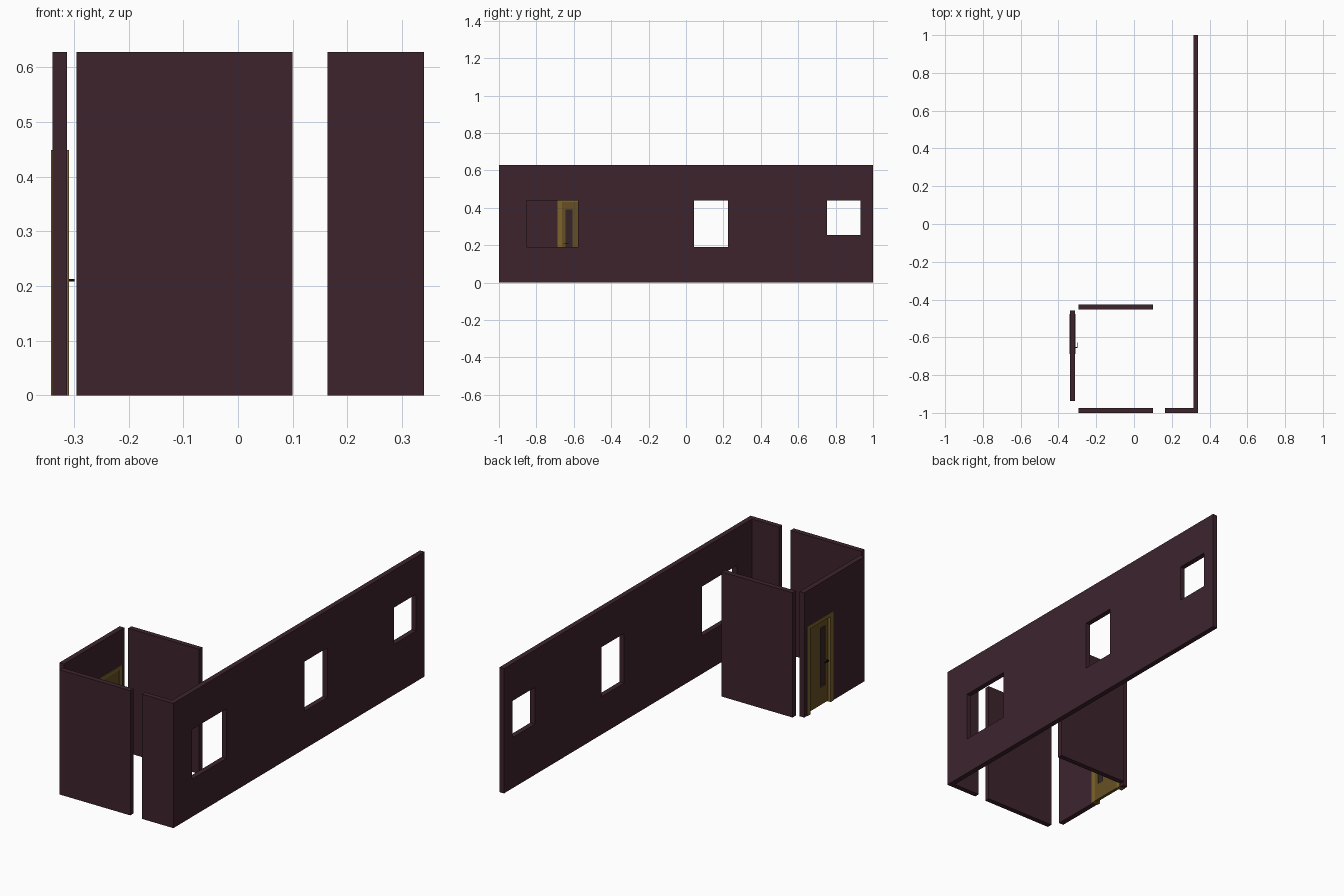
import bpy, bmesh

if "Cube" in bpy.data.objects:
    bpy.data.objects.remove(bpy.data.objects["Cube"])

H = 0.628   # wall height
T = 0.026   # wall thickness


def material(name, rgb):
    m = bpy.data.materials.new(name)
    m.diffuse_color = (*rgb, 1)
    m.use_nodes = True
    m.node_tree.nodes["Principled BSDF"].inputs["Base Color"].default_value = m.diffuse_color
    return m


WALL = material("dark plum", (0.047, 0.0175, 0.027))
FRAME = material("golden wood", (0.205, 0.125, 0.025))
PANEL = material("brown wood", (0.135, 0.078, 0.017))
GLASS = material("dark glass", (0.036, 0.018, 0.022))
METAL = material("black metal", (0.004, 0.004, 0.004))


def finish(name, bm, mat):
    me = bpy.data.meshes.new(name)
    bmesh.ops.recalc_face_normals(bm, faces=bm.faces)
    bm.to_mesh(me)
    bm.free()
    me.materials.append(mat)
    ob = bpy.data.objects.new(name, me)
    bpy.context.collection.objects.link(ob)
    return ob


def box(name, x, y, z, mat):
    bm = bmesh.new()
    bmesh.ops.create_cube(bm, size=1)
    for v in bm.verts:
        for i, (a, b) in enumerate((x, y, z)):
            v.co[i] = (a + b) / 2 + v.co[i] * (b - a)
    return finish(name, bm, mat)


def side_wall(name, x, y, holes):
    """Wall along y with rectangular openings (y0, y1, z0, z1)."""
    ys = sorted({*y, *(v for h in holes for v in h[:2])})
    zs = sorted({0, H, *(v for h in holes for v in h[2:])})
    bm = bmesh.new()
    for a, b in zip(ys, ys[1:]):
        for c, d in zip(zs, zs[1:]):
            cy, cz = (a + b) / 2, (c + d) / 2
            if any(h[0] < cy < h[1] and h[2] < cz < h[3] for h in holes):
                continue
            bm.faces.new([bm.verts.new((x, *p)) for p in ((a, c), (b, c), (b, d), (a, d))])
    bmesh.ops.remove_doubles(bm, verts=bm.verts, dist=1e-5)
    ob = finish(name, bm, WALL)
    mod = ob.modifiers.new("thickness", "SOLIDIFY")
    mod.thickness, mod.offset = T, 0
    return ob


# Long right wall with three window openings
side_wall("long_wall", 0.327, (-1, 1), [
    (-0.853, -0.577, 0.19, 0.44),
    (0.043, 0.225, 0.19, 0.44),
    (0.754, 0.932, 0.255, 0.44)])

# Short walls
box("front_return_wall", (0.164, 0.34), (-1, -1 + T), (0, H), WALL)
box("front_wall", (-0.295, 0.10), (-1, -1 + T), (0, H), WALL)
box("back_wall", (-0.295, 0.10), (-0.453, -0.453 + T), (0, H), WALL)

# Left wall with door opening
D0, D1, DZ = -0.687, -0.477, 0.449
side_wall("left_wall", -0.326, (-0.937, -0.457),
          [(D0 + 0.005, D1 - 0.005, 0, DZ - 0.005)])

# Door frame
FX, J = (-0.342, -0.309), 0.024
box("door_jamb_left", FX, (D0, D0 + J), (0, DZ), FRAME)
box("door_jamb_right", FX, (D1 - J, D1), (0, DZ), FRAME)
box("door_lintel", FX, (D0 + J, D1 - J), (DZ - 0.018, DZ), FRAME)

# Door leaf, built around its narrow glass slot
PX = (-0.326, -0.311)
P0, P1, PZ = D0 + J, D1 - J, DZ - 0.018
G0, G1, GZ0, GZ1 = -0.643, -0.606, 0.09, 0.39
box("door_stile_lock", PX, (P0, G0), (0.003, PZ), PANEL)
box("door_stile_hinge", PX, (G1, P1), (0.003, PZ), PANEL)
box("door_rail_bottom", PX, (G0, G1), (0.003, GZ0), PANEL)
box("door_rail_top", PX, (G0, G1), (GZ1, PZ), PANEL)
box("door_glass", (-0.321, -0.316), (G0, G1), (GZ0, GZ1), GLASS)

# Lever handles on both faces
for side, face, s in (("inner", PX[1], 1), ("outer", PX[0], -1)):
    def span(a, b):
        return tuple(sorted((face + s * a, face + s * b)))
    box(f"handle_stem_{side}", span(0, 0.009), (-0.656, -0.651), (0.208, 0.213), METAL)
    box(f"handle_lever_{side}", span(0.008, 0.012), (-0.656, -0.627), (0.208, 0.213), METAL)
